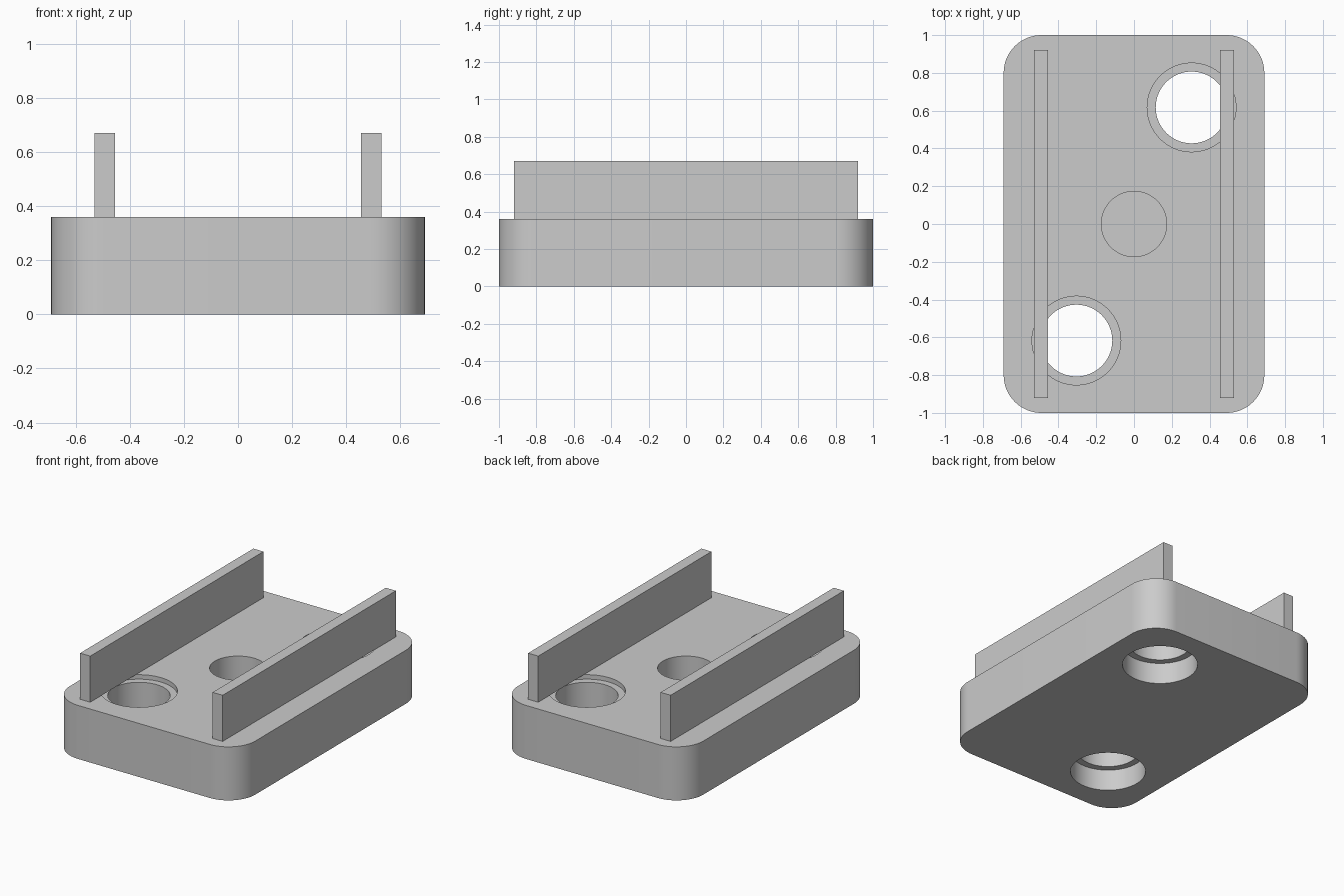
import bpy
import bmesh
from math import cos, sin, pi, radians

cube = bpy.data.objects.get("Cube")
if cube:
    bpy.data.objects.remove(cube, do_unlink=True)

HALF_X, HALF_Y, HEIGHT, CORNER = 0.69, 1.0, 0.36, 0.2

grey = bpy.data.materials.new("plain grey")
grey.use_nodes = True
grey.diffuse_color = (0.6, 0.6, 0.6, 1)
grey.node_tree.nodes["Principled BSDF"].inputs["Base Color"].default_value = (0.6, 0.6, 0.6, 1)


def finish(name, bm):
    bmesh.ops.recalc_face_normals(bm, faces=bm.faces)
    mesh = bpy.data.meshes.new(name)
    bm.to_mesh(mesh)
    bm.free()
    mesh.materials.append(grey)
    obj = bpy.data.objects.new(name, mesh)
    bpy.context.collection.objects.link(obj)
    return obj


def stack(name, rings):
    """Closed solid skinned through rings of points, capped at both ends."""
    bm = bmesh.new()
    loops = [[bm.verts.new(p) for p in ring] for ring in rings]
    count = len(loops[0])
    for low, high in zip(loops, loops[1:]):
        for i in range(count):
            j = (i + 1) % count
            bm.faces.new((low[i], low[j], high[j], high[i]))
    bm.faces.new(loops[0])
    bm.faces.new(loops[-1])
    return finish(name, bm)


def circle(x, y, radius, z, steps=64):
    return [(x + radius * cos(2 * pi * i / steps), y + radius * sin(2 * pi * i / steps), z)
            for i in range(steps)]


def rounded_rectangle(z, steps=16):
    points = []
    for k, (sx, sy) in enumerate(((1, 1), (-1, 1), (-1, -1), (1, -1))):
        for i in range(steps + 1):
            a = (k + i / steps) * pi / 2
            points.append((sx * (HALF_X - CORNER) + CORNER * cos(a),
                           sy * (HALF_Y - CORNER) + CORNER * sin(a), z))
    return points


# Rounded base block
base = stack("base_block", [rounded_rectangle(0), rounded_rectangle(HEIGHT)])

# Stepped through holes and the central blind hole
cutters = []
for side in (1, -1):
    profile = ((0.235, -0.1), (0.235, 0.145), (0.19, 0.145),
               (0.19, 0.33), (0.235, 0.33), (0.235, 0.5))
    cutters.append(stack("hole_cutter", [circle(side * 0.305, side * 0.617, r, z)
                                         for r, z in profile]))
cutters.append(stack("blind_hole_cutter", [circle(0, 0, 0.173, z) for z in (0.12, 0.5)]))

bpy.context.view_layer.objects.active = base
for cutter in cutters:
    cutter.hide_render = True
    cut = base.modifiers.new("hole", 'BOOLEAN')
    cut.operation = 'DIFFERENCE'
    cut.solver = 'EXACT'
    cut.object = cutter
    bpy.ops.object.modifier_apply(modifier=cut.name)
    bpy.data.objects.remove(cutter, do_unlink=True)

bpy.ops.object.select_all(action='DESELECT')
base.select_set(True)
bpy.ops.object.shade_smooth_by_angle(angle=radians(30))

# Upright rails along both long sides
for name, side in (("left_rail", 1), ("right_rail", -1)):
    rail_ring = [(side * x, y, 0) for x, y in
                 ((0.455, -0.92), (0.53, -0.92), (0.53, 0.92), (0.455, 0.92))]
    stack(name, [[(x, y, z) for x, y, _ in rail_ring] for z in (HEIGHT, 0.67)])
